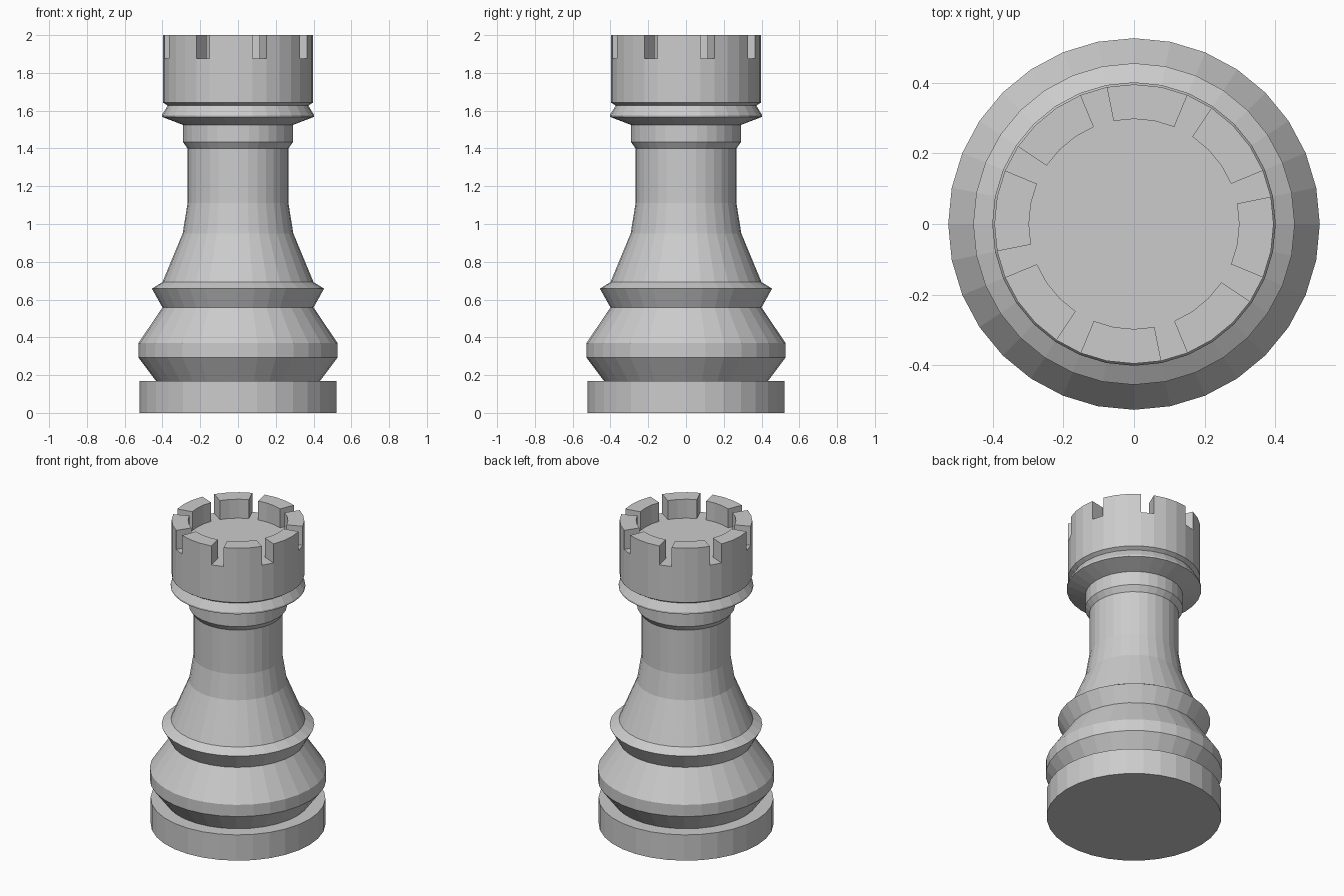
import bpy, bmesh, math
from mathutils import Vector

if "Cube" in bpy.data.objects:
    bpy.data.objects.remove(bpy.data.objects["Cube"])

SIDES = 32

stone = bpy.data.materials.new("grey stone")
stone.diffuse_color = (0.6, 0.6, 0.6, 1)
stone.use_nodes = True
stone.node_tree.nodes["Principled BSDF"].inputs["Base Color"].default_value = stone.diffuse_color


def lathe(name, profile, cap_start=False, cap_end=False, finish=None):
    """Spin (radius, height) points round z; runs outward-facing when climbing."""
    bm = bmesh.new()
    rings = []
    for r, z in profile:
        rings.append([bm.verts.new((r * math.cos(math.tau * i / SIDES),
                                    r * math.sin(math.tau * i / SIDES), z))
                      for i in range(SIDES)])
    bands = []
    for a, b in zip(rings, rings[1:]):
        bands.append([bm.faces.new((a[i], a[(i + 1) % SIDES], b[(i + 1) % SIDES], b[i]))
                      for i in range(SIDES)])
    if cap_start:
        bm.faces.new(rings[0][::-1])
    if cap_end:
        bm.faces.new(rings[-1])
    if finish:
        finish(bm, bands)
    mesh = bpy.data.meshes.new(name)
    bm.to_mesh(mesh)
    bm.free()
    mesh.materials.append(stone)
    obj = bpy.data.objects.new(name, mesh)
    bpy.context.collection.objects.link(obj)
    return obj


def raise_battlements(bm, bands):
    """Lift the rim in blocks of three segments, leaving every fourth as a notch."""
    blocks = [f for i, f in enumerate(bands[-1]) if i % 4 != 1]
    new = bmesh.ops.extrude_face_region(bm, geom=blocks)["geom"]
    bmesh.ops.translate(bm, vec=Vector((0, 0, 0.125)),
                        verts=[v for v in new if isinstance(v, bmesh.types.BMVert)])
    bmesh.ops.delete(bm, geom=[f for f in blocks if f.is_valid], context='FACES_ONLY')
    bmesh.ops.recalc_face_normals(bm, faces=bm.faces)


# Flat disc foot
lathe("foot", [(0.522, 0), (0.522, 0.17), (0.435, 0.17)], cap_start=True)

# Bulging base with sharp ring
lathe("lower_body", [(0.435, 0.17), (0.527, 0.293), (0.527, 0.37), (0.40, 0.558),
                     (0.456, 0.658), (0.40, 0.692)])

# Flared stem
lathe("stem", [(0.40, 0.692), (0.293, 0.95), (0.267, 1.11), (0.267, 1.40)])

# Neck collar and flange
lathe("collar", [(0.267, 1.40), (0.292, 1.435), (0.292, 1.525), (0.402, 1.567),
                 (0.402, 1.578), (0.372, 1.627)])

# Tower head with floor and battlements
lathe("battlement_head", [(0.372, 1.627), (0.396, 1.642), (0.396, 1.875), (0.298, 1.875)],
      cap_end=True, finish=raise_battlements)
